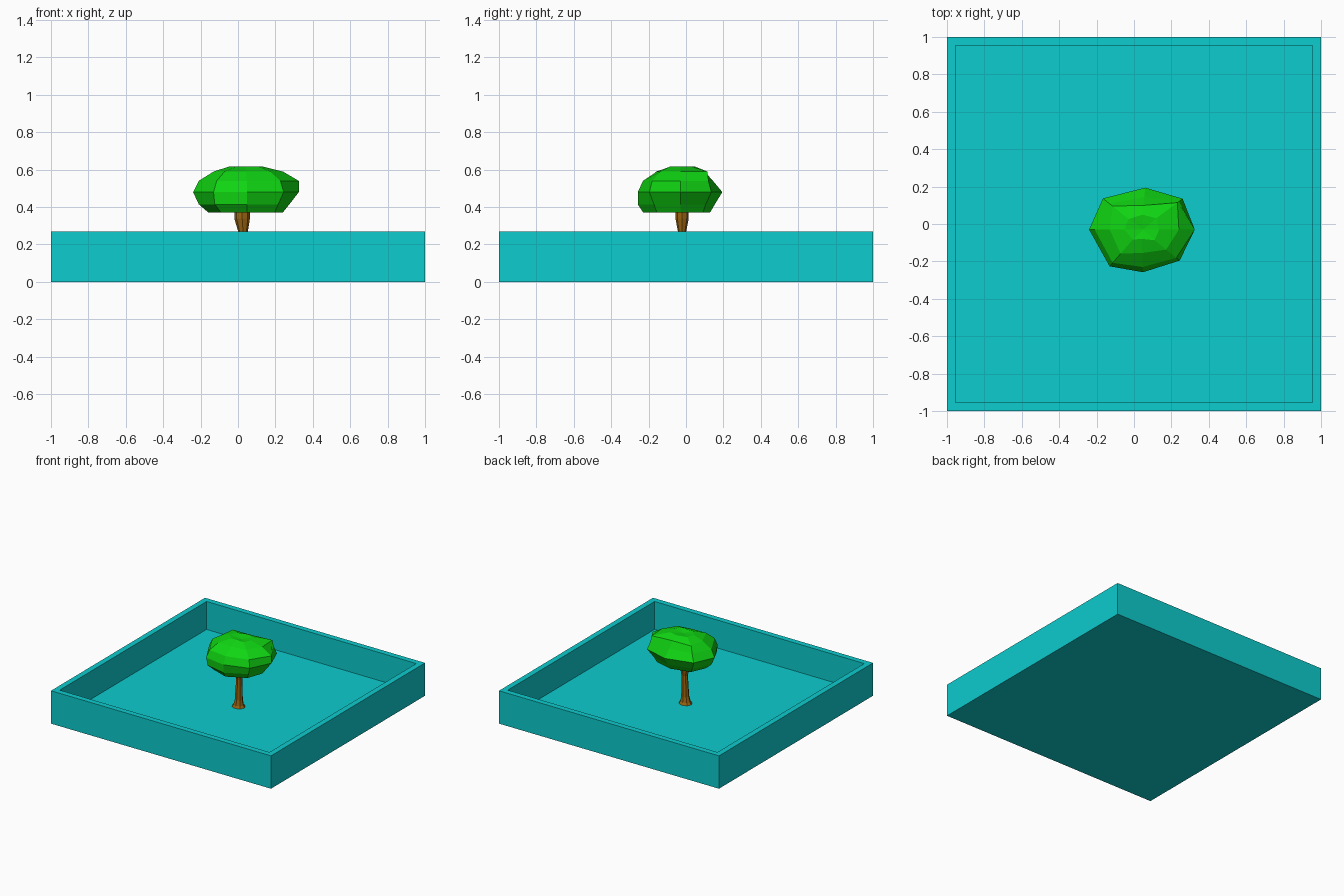
import bpy, bmesh
from math import cos, sin, radians

if "Cube" in bpy.data.objects:
    bpy.data.objects.remove(bpy.data.objects["Cube"])


def material(name, rgb):
    m = bpy.data.materials.new(name)
    m.diffuse_color = (*rgb, 1)
    m.use_nodes = True
    m.node_tree.nodes["Principled BSDF"].inputs["Base Color"].default_value = m.diffuse_color
    return m


def finish(bm, name, mat):
    bmesh.ops.recalc_face_normals(bm, faces=bm.faces[:])
    me = bpy.data.meshes.new(name)
    bm.to_mesh(me)
    bm.free()
    me.materials.append(mat)
    ob = bpy.data.objects.new(name, me)
    bpy.context.collection.objects.link(ob)
    return ob


def loft(name, rings, mat, apex=None):
    """Skin a stack of point rings; cap the bottom, close the top flat or to an apex."""
    bm = bmesh.new()
    vr = [[bm.verts.new(p) for p in ring] for ring in rings]
    n = len(vr[0])
    for a, b in zip(vr, vr[1:]):
        for i in range(n):
            j = (i + 1) % n
            bm.faces.new((a[i], a[j], b[j], b[i]))
    bm.faces.new(vr[0][::-1])
    if apex:
        tip = bm.verts.new(apex)
        for i in range(n):
            bm.faces.new((vr[-1][i], vr[-1][(i + 1) % n], tip))
    else:
        bm.faces.new(vr[-1])
    return finish(bm, name, mat)


teal = material("teal", (0.004, 0.604, 0.617))
bark = material("bark", (0.33, 0.13, 0.005))
leaf = material("leaf", (0.005, 0.66, 0.006))

# square tray with a recessed floor
H, WALL, FLOOR = 0.27, 0.066, 0.04
bm = bmesh.new()
bmesh.ops.create_cube(bm, size=1)
for v in bm.verts:
    v.co = (v.co.x * 2, v.co.y * 2, (v.co.z + 0.5) * H)
top = max(bm.faces, key=lambda f: f.calc_center_median().z)
bmesh.ops.inset_region(bm, faces=[top], thickness=WALL)
inner = bmesh.ops.extrude_discrete_faces(bm, faces=[top])["faces"][0]
bmesh.ops.translate(bm, verts=inner.verts[:], vec=(0, 0, FLOOR - H))
finish(bm, "tray", teal)

# trunk with flared foot and flared top: centre x, radius, z
trunk = [(0.02, 0.055, 0.038), (0.02, 0.042, 0.058), (0.022, 0.032, 0.10),
         (0.027, 0.026, 0.27), (0.022, 0.042, 0.34), (0.022, 0.042, 0.42)]
loft("trunk", [[(cx + r * cos(radians(45 * i)), -0.021 + 0.85 * r * sin(radians(45 * i)), z)
                for i in range(8)] for cx, r, z in trunk], bark)

# faceted canopy: eight uneven spokes, one radius per spoke on each level
ANGLES = (0, 37, 85, 141, 180, 229, 272, 321)
levels = [
    (0.372, (.20, .20, .16, .19, .20, .20, .20, .20)),
    (0.415, (.235, .225, .185, .225, .25, .25, .228, .225)),
    (0.480, (.285, .275, .225, .265, .28, .26, .228, .263)),
    (0.540, (.285, .25, .175, .22, .25, .235, .20, .24)),
    (0.590, (.20, .24, .13, .20, .17, .17, .125, .17)),
    (0.616, (.095, .10, .08, .09, .09, .07, .05, .09)),
]
loft("canopy", [[(0.04 + r * cos(radians(a)), -0.03 + r * sin(radians(a)), z)
                 for a, r in zip(ANGLES, radii)] for z, radii in levels],
     leaf, apex=(0.05, -0.03, 0.606))
